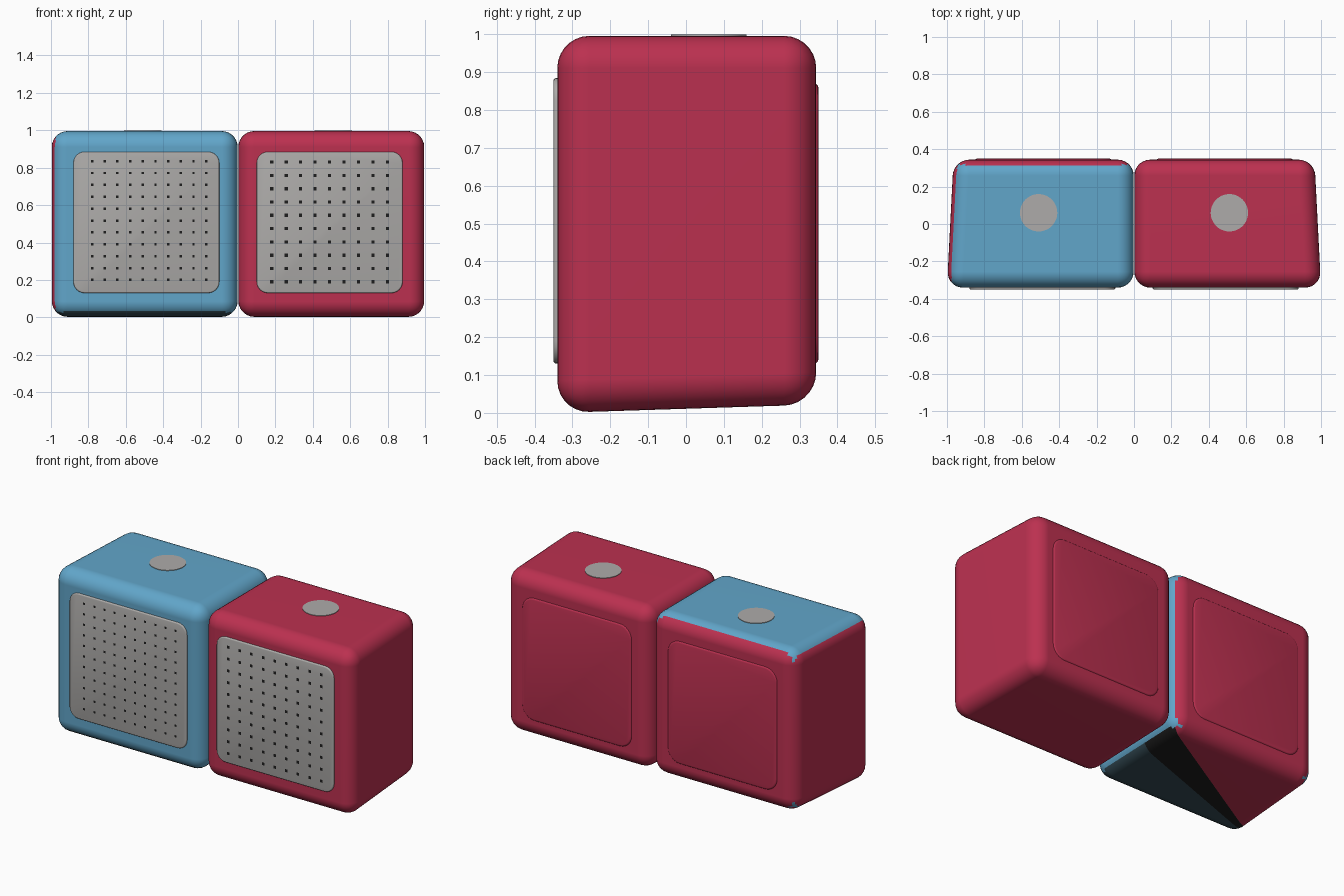
import bpy, bmesh, math
from mathutils import Vector

if "Cube" in bpy.data.objects:
    bpy.data.objects.remove(bpy.data.objects["Cube"])


def material(name, rgb):
    m = bpy.data.materials.new(name)
    m.diffuse_color = (*rgb, 1)
    m.use_nodes = True
    m.node_tree.nodes["Principled BSDF"].inputs["Base Color"].default_value = m.diffuse_color
    return m


RED = material("crimson", (0.50, 0.03, 0.08))
BLUE = material("sky blue", (0.12, 0.38, 0.59))
GREY = material("light grey", (0.42, 0.41, 0.40))
TEAL = material("dark teal", (0.034, 0.07, 0.09))
BLACK = material("black", (0.012, 0.012, 0.012))


def finish(bm, name, mats):
    bmesh.ops.recalc_face_normals(bm, faces=bm.faces)
    me = bpy.data.meshes.new(name)
    bm.to_mesh(me)
    bm.free()
    for m in mats:
        me.materials.append(m)
    ob = bpy.data.objects.new(name, me)
    bpy.context.collection.objects.link(ob)
    bpy.ops.object.select_all(action='DESELECT')
    ob.select_set(True)
    bpy.context.view_layer.objects.active = ob
    bpy.ops.object.shade_smooth_by_angle(angle=math.radians(40))
    return ob


def box(lo, hi):
    bm = bmesh.new()
    bmesh.ops.create_cube(bm, size=1)
    for v in bm.verts:
        v.co = Vector([lo[i] if v.co[i] < 0 else hi[i] for i in range(3)])
    return bm


def bevel(bm, edges, width, segments):
    bmesh.ops.bevel(bm, geom=edges, offset=width, segments=segments,
                    profile=0.5, affect='EDGES', clamp_overlap=True)


def cabinet(name, side, mats):
    """Rounded box whose outer side and underside taper toward the back."""
    bm = box((-1, -0.34, 0), (1, 0.344, 0.996))
    for v in bm.verts:
        back = v.co.y > 0
        outer = v.co.x * side > 0
        v.co.x = side * ((0.965 if back else 1.0) if outer else 0.002)
        if back and v.co.z < 0.5:
            v.co.z = 0.022
    bevel(bm, bm.edges[:], 0.085, 7)
    bmesh.ops.recalc_face_normals(bm, faces=bm.faces)
    bm.normal_update()
    if side < 0:
        # slanting colour boundaries on the underside
        red_line = lambda x: 0.316 + 0.576 * x
        black_line = lambda x: 0.07 + 0.35 * x
        for line in (red_line, black_line):
            under = [f for f in bm.faces if f.normal.z < -0.7]
            geom = under + list({e for f in under for e in f.edges}) \
                + list({v for f in under for v in f.verts})
            slope = line(1) - line(0)
            bmesh.ops.bisect_plane(bm, geom=geom, dist=1e-5,
                                   plane_co=(0, line(0), 0), plane_no=(-slope, 1, 0))
        bm.normal_update()
        for f in bm.faces:
            n, c = f.normal, f.calc_center_median()
            if n.y > 0.7 or n.x < -0.75:
                f.material_index = 1
            elif n.z < -0.7:
                if c.y > red_line(c.x):
                    f.material_index = 1
                else:
                    f.material_index = 3 if c.y > black_line(c.x) else 2
    ob = finish(bm, name, mats)
    ob.modifiers.new("weighted_normals", 'WEIGHTED_NORMAL').keep_sharp = True


def panel(name, lo, hi, radius, face_dir, soft, mat):
    """Rounded plate lying in the xz plane with a softened outer rim."""
    bm = box(lo, hi)
    bevel(bm, [e for e in bm.edges
               if abs(e.verts[0].co.y - e.verts[1].co.y) > 1e-5], radius, 6)
    y = hi[1] if face_dir > 0 else lo[1]
    rim = [e for e in bm.edges if all(abs(v.co.y - y) < 1e-5 for v in e.verts)]
    bevel(bm, rim, soft, 3)
    finish(bm, name, [mat])


def hole_dots(name, x0, x1, cols, z0, z1, rows, size):
    """Grid of tiny black squares just proud of the grille."""
    bm = bmesh.new()
    h = size / 2
    for i in range(cols):
        for j in range(rows):
            x = x0 + (x1 - x0) * i / (cols - 1)
            z = z0 + (z1 - z0) * j / (rows - 1)
            bm.faces.new([bm.verts.new((x + a * h, -0.3505, z + b * h))
                          for a, b in ((-1, -1), (1, -1), (1, 1), (-1, 1))])
    finish(bm, name, [BLACK])


def top_button(name, x):
    bm = bmesh.new()
    bmesh.ops.create_cone(bm, cap_ends=True, segments=48, radius1=0.1,
                          radius2=0.1, depth=0.02)
    bmesh.ops.translate(bm, verts=bm.verts, vec=(x, 0.06, 0.989))
    finish(bm, name, [GREY])


# cabinets
cabinet("left_cabinet", -1, [BLUE, RED, TEAL, BLACK])
cabinet("right_cabinet", 1, [RED])

# front grilles, raised back panels and top buttons
for label, s in (("left", -1), ("right", 1)):
    xa, xb = sorted((s * 0.10, s * 0.88))
    panel(label + "_grille", (xa, -0.35, 0.13), (xb, -0.32, 0.885), 0.06, -1, 0.007, GREY)
    xa, xb = sorted((s * 0.12, s * 0.85))
    panel(label + "_back_panel", (xa, 0.335, 0.13), (xb, 0.35, 0.87), 0.08, 1, 0.012, RED)
    top_button(label + "_top_button", s * 0.51)

# grille holes
hole_dots("left_grille_holes", -0.78, -0.17, 10, 0.20, 0.835, 11, 0.013)
hole_dots("right_grille_holes", 0.18, 0.80, 9, 0.19, 0.83, 10, 0.017)
